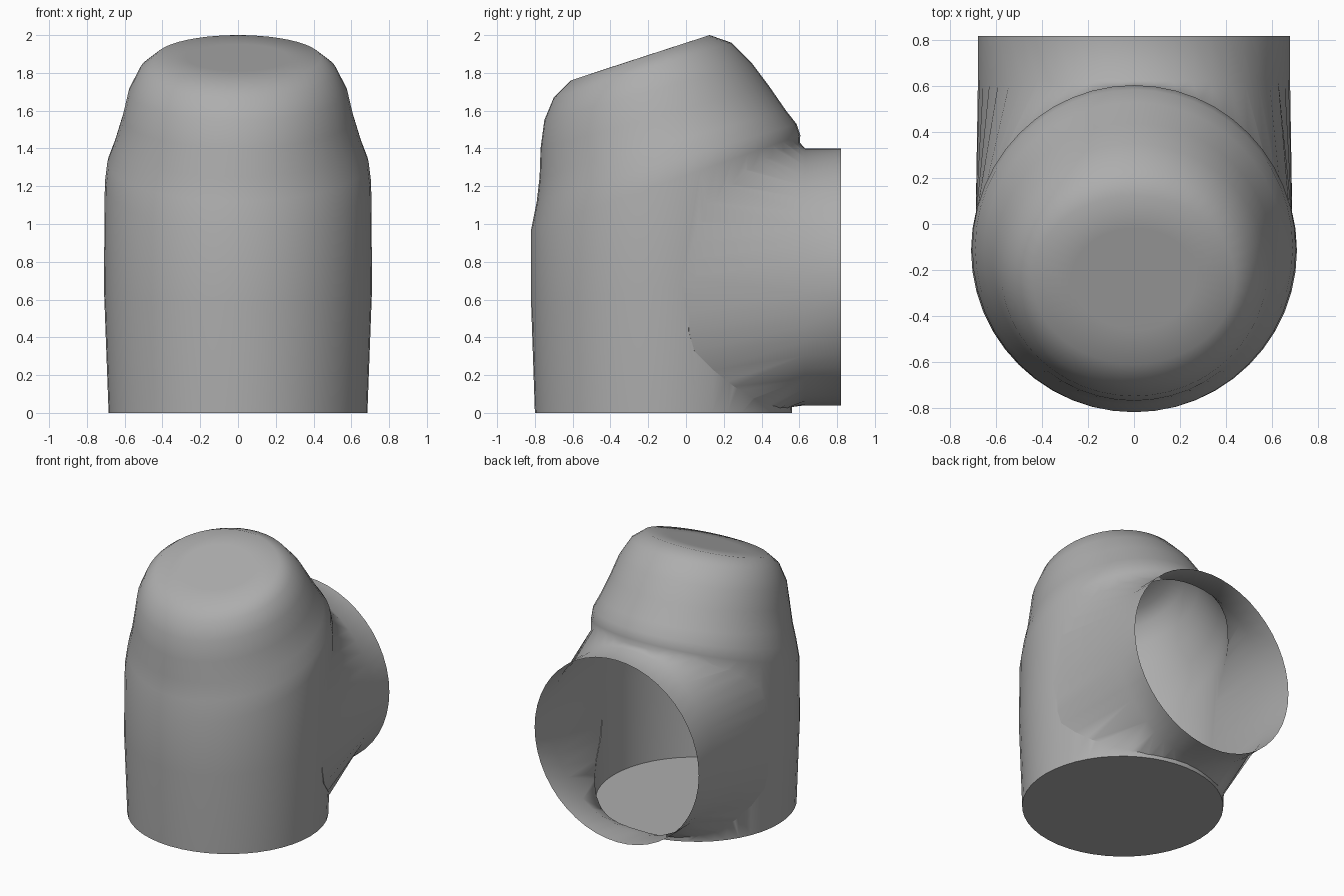
import bpy, bmesh, math

if "Cube" in bpy.data.objects:
    bpy.data.objects.remove(bpy.data.objects["Cube"])

N = 48
grey = bpy.data.materials.new("plain_grey")
grey.diffuse_color = (0.42, 0.42, 0.42, 1)
grey.use_nodes = True
grey.node_tree.nodes["Principled BSDF"].inputs["Base Color"].default_value = grey.diffuse_color


def new_object(name, bm):
    bmesh.ops.recalc_face_normals(bm, faces=bm.faces)
    mesh = bpy.data.meshes.new(name)
    bm.to_mesh(mesh)
    bm.free()
    mesh.materials.append(grey)
    obj = bpy.data.objects.new(name, mesh)
    bpy.context.collection.objects.link(obj)
    return obj


def bridge(bm, rings):
    for a, b in zip(rings, rings[1:]):
        for i in range(N):
            j = (i + 1) % N
            bm.faces.new((a[i], a[j], b[j], b[i]))


# Body and slanted cap: front y, front z, back y, back z, half width
SECTIONS = [
    (-0.80, 0.00, 0.56, 0.00, 0.685),
    (-0.82, 0.58, 0.59, 0.75, 0.71),
    (-0.82, 0.97, 0.605, 1.47, 0.705),
    (-0.79, 1.12, 0.585, 1.53, 0.692),
    (-0.775, 1.25, 0.53, 1.60, 0.655),
    (-0.77, 1.40, 0.44, 1.73, 0.612),
    (-0.75, 1.55, 0.35, 1.85, 0.58),
    (-0.70, 1.67, 0.24, 1.96, 0.52),
    (-0.61, 1.76, 0.125, 2.00, 0.44),
    (-0.46, 1.81, -0.02, 1.953, 0.27),
]
bm = bmesh.new()
rings = []
for y0, z0, y1, z1, w in SECTIONS:
    ring = []
    for i in range(N):
        a = 2 * math.pi * i / N
        s = (math.sin(a) + 1) / 2
        ring.append(bm.verts.new((w * math.cos(a), y0 + (y1 - y0) * s, z0 + (z1 - z0) * s)))
    rings.append(ring)
bridge(bm, rings)
bm.faces.new(rings[0])
bm.faces.new(rings[-1])
body = new_object("capped_pipe_body", bm)

# Rear pipe that flares into the body
CZ, R = 0.72, 0.68
bm = bmesh.new()
blend, start, rim = [], [], []
for i in range(N):
    a = 2 * math.pi * i / N
    c, s = math.cos(a), math.sin(a)
    r = 0.69 + 0.08 * max(0, s) ** 8 + 0.13 * math.sin(2 * a) ** 2
    x = max(-0.69, min(0.69, r * c))
    z = max(0.02, CZ + r * s)
    y = -0.15 + 0.7 * math.sqrt(1 - (x / 0.71) ** 2)
    blend.append(bm.verts.new((x, y, z)))
    start.append(bm.verts.new((R * c, 0.63, CZ + R * s)))
    rim.append(bm.verts.new((R * c, 0.82, CZ + R * s)))
bridge(bm, [blend, start, rim])
bm.faces.new(rim)
tip = bm.verts.new((0, -0.1, CZ))
for i in range(N):
    bm.faces.new((blend[i], blend[(i + 1) % N], tip))
pipe = new_object("rear_pipe_helper", bm)

# Join the two into one shell
mod = body.modifiers.new("join", "BOOLEAN")
mod.operation = "UNION"
mod.solver = "EXACT"
mod.object = pipe
bpy.context.view_layer.objects.active = body
body.select_set(True)
bpy.ops.object.modifier_apply(modifier="join")
bpy.data.objects.remove(pipe)

# Open the pipe mouth
bm = bmesh.new()
bm.from_mesh(body.data)
mouth = [f for f in bm.faces if all(v.co.y > 0.815 for v in f.verts)]
bmesh.ops.delete(bm, geom=mouth, context="FACES")
bmesh.ops.remove_doubles(bm, verts=bm.verts, dist=0.002)
bm.to_mesh(body.data)
bm.free()

bpy.ops.object.shade_smooth_by_angle(angle=math.radians(50))
